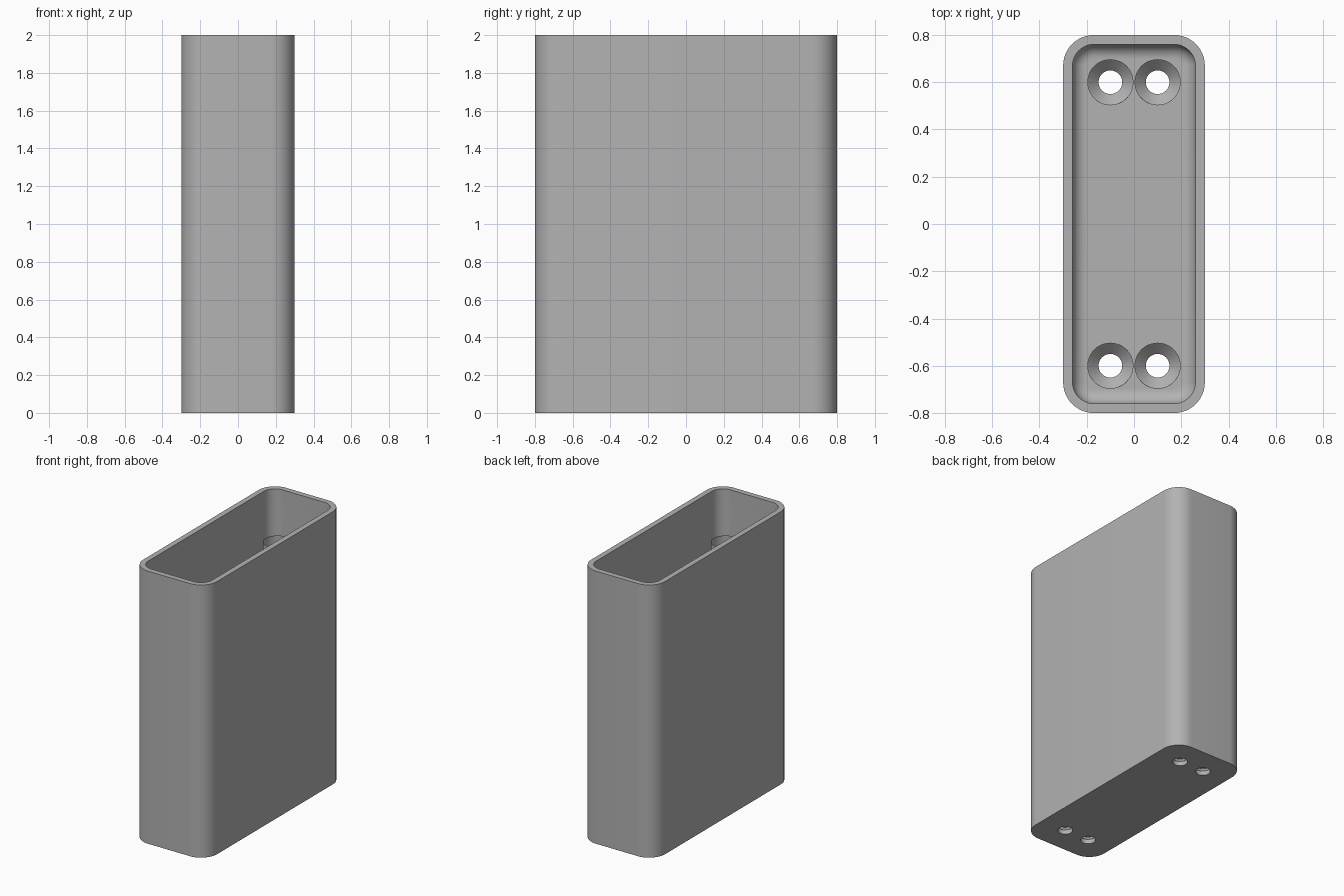
import bpy, bmesh, math

if "Cube" in bpy.data.objects:
    bpy.data.objects.remove(bpy.data.objects["Cube"])

HALF_X, HALF_Y, HEIGHT = 0.3, 0.8, 2.0
CORNER, WALL, FLOOR, FILLET = 0.13, 0.04, 0.08, 0.06
HOLE, HEAD, TUBE_TOP = 0.05, 0.0975, 1.7

grey = bpy.data.materials.new("plain grey")
grey.use_nodes = True
colour = (0.45, 0.45, 0.45, 1)
grey.diffuse_color = colour
grey.node_tree.nodes["Principled BSDF"].inputs["Base Color"].default_value = colour


def make_object(name, bm):
    bmesh.ops.recalc_face_normals(bm, faces=bm.faces)
    mesh = bpy.data.meshes.new(name)
    bm.to_mesh(mesh)
    bm.free()
    mesh.materials.append(grey)
    ob = bpy.data.objects.new(name, mesh)
    bpy.context.collection.objects.link(ob)
    return ob


def bridge(bm, a, b):
    for i in range(len(a)):
        j = (i + 1) % len(a)
        bm.faces.new((a[i], a[j], b[j], b[i]))


def rounded_loop(bm, inset, z, steps=12):
    r = CORNER - inset
    verts = []
    for k, (sx, sy) in enumerate(((1, 1), (-1, 1), (-1, -1), (1, -1))):
        for i in range(steps + 1):
            a = math.pi / 2 * (k + i / steps)
            verts.append(bm.verts.new((sx * (HALF_X - CORNER) + r * math.cos(a),
                                       sy * (HALF_Y - CORNER) + r * math.sin(a), z)))
    return verts


def circle_loop(bm, x, y, r, z, sides=48):
    return [bm.verts.new((x + r * math.cos(2 * math.pi * i / sides),
                          y + r * math.sin(2 * math.pi * i / sides), z))
            for i in range(sides)]


def smooth(ob):
    bpy.ops.object.select_all(action="DESELECT")
    ob.select_set(True)
    bpy.context.view_layer.objects.active = ob
    bpy.ops.object.shade_smooth_by_angle(angle=math.radians(30))


# Open box with rounded corners and a filleted inner floor
levels = [(0, 0), (0, HEIGHT), (WALL, HEIGHT)]
for i in range(9):
    a = math.pi / 2 * i / 8
    levels.append((WALL + FILLET * (1 - math.cos(a)), FLOOR + FILLET * (1 - math.sin(a))))
bm = bmesh.new()
loops = [rounded_loop(bm, *level) for level in levels]
for lower, upper in zip(loops, loops[1:]):
    bridge(bm, lower, upper)
bm.faces.new(loops[0])
bm.faces.new(loops[-1])
box = make_object("box", bm)

centres = [(sx * 0.1, sy * 0.6) for sx in (-1, 1) for sy in (-1, 1)]

# Countersunk screw holes through the floor
cone_base = FLOOR - (HEAD - HOLE)
profile = [(HOLE, -0.1), (HOLE, cone_base), (HEAD, FLOOR), (HEAD, FLOOR + 0.1)]
bm = bmesh.new()
for x, y in centres:
    rings = [circle_loop(bm, x, y, r, z) for r, z in profile]
    for lower, upper in zip(rings, rings[1:]):
        bridge(bm, lower, upper)
    bm.faces.new(rings[0])
    bm.faces.new(rings[-1])
cutter = make_object("hole_cutter", bm)
cutter.hide_render = True
cut = box.modifiers.new("screw holes", "BOOLEAN")
cut.object = cutter
cut.operation = "DIFFERENCE"
cut.solver = "EXACT"
bpy.context.view_layer.objects.active = box
bpy.ops.object.modifier_apply(modifier=cut.name)
bpy.data.objects.remove(cutter)
smooth(box)

# Thin screw tubes rising from the holes
for n, (x, y) in enumerate(centres, 1):
    bm = bmesh.new()
    rings = [circle_loop(bm, x, y, r, z) for r, z in
             ((HEAD, FLOOR), (HEAD, TUBE_TOP), (HEAD - 0.002, TUBE_TOP), (HEAD - 0.002, FLOOR))]
    for i in range(4):
        bridge(bm, rings[i], rings[(i + 1) % 4])
    smooth(make_object(f"screw_tube_{n}", bm))
